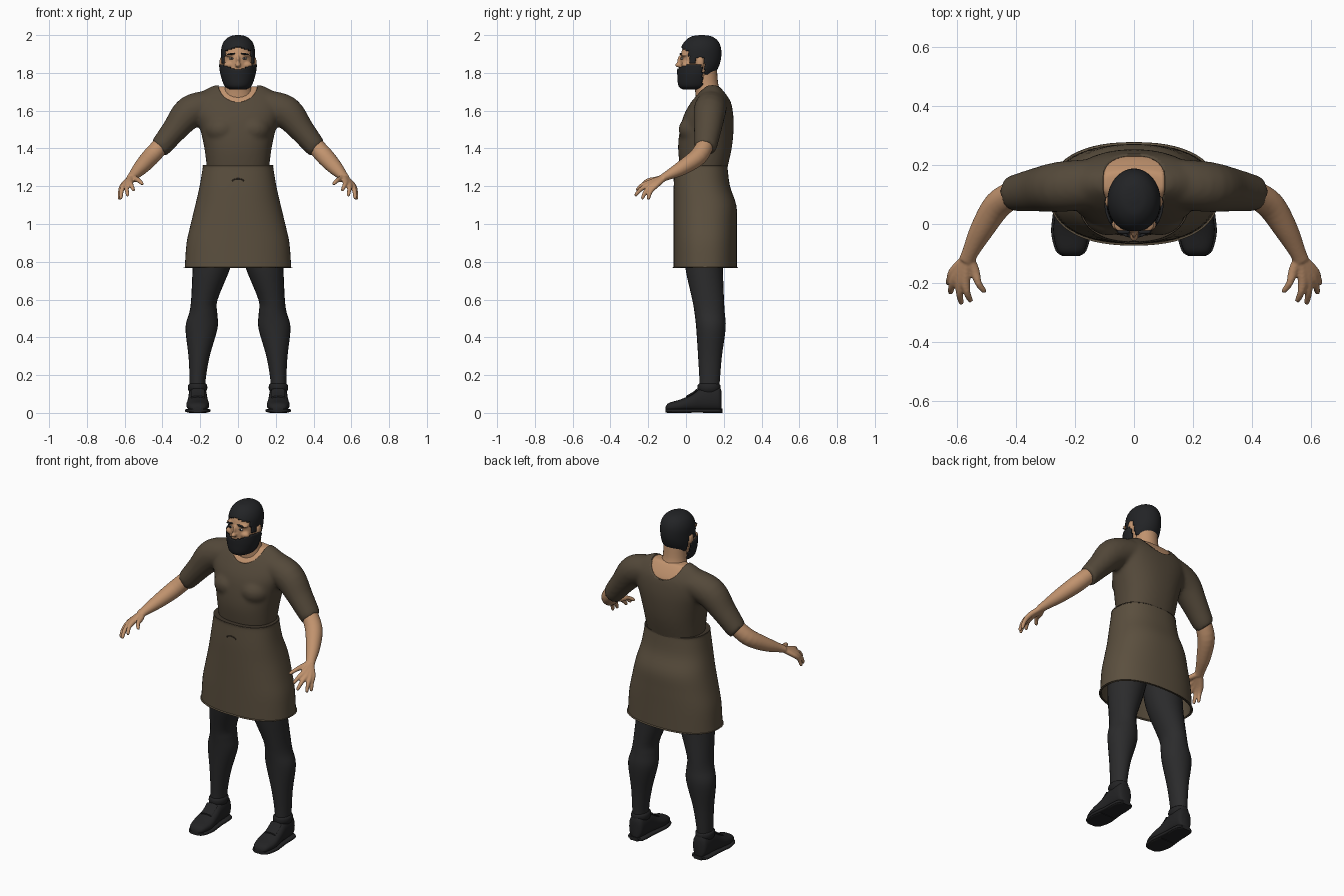
import bpy, bmesh, math
from mathutils import Vector, Matrix

if "Cube" in bpy.data.objects:
    bpy.data.objects.remove(bpy.data.objects["Cube"])


def material(name, r, g, b):
    m = bpy.data.materials.new(name)
    m.use_nodes = True
    m.diffuse_color = (r, g, b, 1)
    bsdf = m.node_tree.nodes["Principled BSDF"]
    bsdf.inputs["Base Color"].default_value = (r, g, b, 1)
    bsdf.inputs["Roughness"].default_value = 0.8
    return m


TUNIC = material("tunic brown", .088, .066, .042)
SKIRT = material("skirt brown", .105, .079, .049)
TRIM = material("dark trim", .05, .037, .024)
SKIN = material("skin", .53, .29, .155)
HAIR = material("hair black", .016, .017, .019)
LEGS = material("legging charcoal", .024, .024, .025)
SHOE = material("shoe black", .017, .017, .018)
EYE = material("eye white", .5, .46, .42)
LIP = material("lip", .30, .13, .085)


def catmull(rings, steps):
    """Smoothly resample ring tuples (x, y, z, ru, rv)."""
    out = []
    last = len(rings) - 1
    for i in range(last):
        a, b, c, d = (rings[max(0, min(last, i + k))] for k in (-1, 0, 1, 2))
        for s in range(steps):
            t = s / steps
            out.append([q + .5 * t * (r - p + t * (2*p - 5*q + 4*r - s2 + t * (3*(q - r) + s2 - p)))
                        for p, q, r, s2 in zip(a, b, c, d)])
    out.append(list(rings[-1]))
    return out


def loft(bm, rings, axis=None, n=24, steps=4, power=2.0, caps=True):
    """Skin superellipse sections; axis fixes the section plane, else follow the path."""
    pts = catmull(rings, steps)
    loops = []
    for i, (x, y, z, ru, rv) in enumerate(pts):
        u, v = Vector((1, 0, 0)), Vector((0, 1, 0))
        if axis == 'Y':
            v = Vector((0, 0, 1))
        elif axis is None:
            t = Vector(pts[min(i + 1, len(pts) - 1)][:3]) - Vector(pts[max(i - 1, 0)][:3])
            u = t.cross(Vector((0, 0, 1))).normalized()
            v = u.cross(t).normalized()
        loop = []
        for k in range(n):
            a = math.tau * k / n
            c, s = math.cos(a), math.sin(a)
            cu = math.copysign(abs(c) ** (2 / power), c) * max(ru, .001)
            sv = math.copysign(abs(s) ** (2 / power), s) * max(rv, .001)
            loop.append(bm.verts.new(Vector((x, y, z)) + u * cu + v * sv))
        loops.append(loop)
    for a, b in zip(loops, loops[1:]):
        for k in range(n):
            bm.faces.new((a[k], a[(k + 1) % n], b[(k + 1) % n], b[k]))
    if caps:
        bm.faces.new(loops[0])
        bm.faces.new(loops[-1])


def ball(bm, centre, radii, turn=0, seg=20):
    mat = Matrix.Translation(centre) @ Matrix.Rotation(turn, 4, 'Y') @ Matrix.Diagonal((*radii, 1))
    bmesh.ops.create_uvsphere(bm, u_segments=seg, v_segments=seg // 2 + 2, radius=1, matrix=mat)


def finish(bm, name, mat, mirror=False, remesh=0, smooth=0):
    bmesh.ops.recalc_face_normals(bm, faces=bm.faces)
    me = bpy.data.meshes.new(name)
    for f in bm.faces:
        f.smooth = True
    bm.to_mesh(me)
    bm.free()
    me.set_sharp_from_angle(angle=0.9)
    me.materials.append(mat)
    ob = bpy.data.objects.new(name, me)
    bpy.context.scene.collection.objects.link(ob)
    if mirror:
        ob.modifiers.new("mirror", 'MIRROR').use_mirror_merge = False
    if remesh:
        m = ob.modifiers.new("remesh", 'REMESH')
        m.mode, m.voxel_size, m.use_smooth_shade = 'VOXEL', remesh, True
        m = ob.modifiers.new("smooth", 'SMOOTH')
        m.factor, m.iterations = .5, smooth
    return ob


def column(rows):
    """Rows (z, y, rx, ry) to centred rings."""
    return [(0, y, z, rx, ry) for z, y, rx, ry in rows]


# Neckline cutter
bm = bmesh.new()
loft(bm, [(0, -.3, 1.745, .105, .1), (0, .5, 1.745, .105, .1)], 'Y', n=48, steps=1)
cutter = finish(bm, "neckline_cutter", SKIN)
cutter.hide_render = cutter.hide_viewport = True


# Tunic with sleeves, and the skin showing in its neckline
def upper_body(name, mat, operation, inset):
    bm = bmesh.new()
    loft(bm, column([(1.28, .093, .163, .122), (1.4, .1, .178, .142), (1.5, .11, .2, .142),
                     (1.58, .12, .225, .13), (1.65, .133, .23, .103), (1.7, .138, .19, .07),
                     (1.735, .14, .125, .04)]), 'Z', n=40, power=2.3)
    for s in (-1, 1):
        ball(bm, (s * .085, .045, 1.5), (.09, .085, .075))
        loft(bm, [(s * .15, .135, 1.63, .085, .08), (s * .255, .125, 1.592, .085, .087),
                  (s * .335, .115, 1.5, .073, .068), (s * .4, .105, 1.42, .062, .058),
                  (s * .42, .102, 1.4, .056, .053)])
    ob = finish(bm, name, mat, remesh=.011, smooth=6)
    if inset:
        m = ob.modifiers.new("inset", 'DISPLACE')
        m.strength, m.mid_level = -inset, 0
    m = ob.modifiers.new("neckline", 'BOOLEAN')
    m.operation, m.object = operation, cutter


upper_body("tunic", TUNIC, 'DIFFERENCE', 0)
upper_body("neckline_skin", SKIN, 'INTERSECT', .006)

# Skirt
bm = bmesh.new()
loft(bm, column([(.768, .102, .281, .168), (.78, .102, .281, .168), (.9, .102, .272, .168),
                 (1.0, .102, .25, .168), (1.1, .1, .226, .166), (1.2, .084, .203, .149),
                 (1.295, .08, .187, .14), (1.31, .08, .184, .138), (1.31, .085, .15, .11)]),
     'Z', n=56, power=2.35, caps=False)
skirt = finish(bm, "skirt", SKIRT)
m = skirt.modifiers.new("cloth", 'SOLIDIFY')
m.thickness, m.offset = .007, -1
bm = bmesh.new()
loft(bm, column([(1.305, .08, .1875, .1412), (1.312, .08, .186, .14)]), 'Z', n=56, power=2.35)
finish(bm, "waist_seam", TRIM)
bm = bmesh.new()
arc = [math.pi * k / 8 for k in range(9)]
loft(bm, [(.03 * math.cos(a), -.064, 1.225 + .015 * math.sin(a), .003, .003) for a in arc],
     n=8, steps=1)
finish(bm, "skirt_loop", TRIM)

# Forearms and hands
bm = bmesh.new()
loft(bm, [(.395, .108, 1.43, .045, .045), (.46, .065, 1.358, .048, .047),
          (.515, -.02, 1.298, .04, .039), (.553, -.095, 1.258, .028, .025),
          (.566, -.125, 1.243, .027, .02)])
fingers = [((.608, -.158, 1.205), (.63, -.203, 1.13)), ((.602, -.175, 1.207), (.622, -.235, 1.133)),
           ((.588, -.185, 1.212), (.584, -.272, 1.15)), ((.57, -.186, 1.222), (.552, -.264, 1.178)),
           ((.54, -.155, 1.237), (.505, -.232, 1.212))]
for knuckle, tip in fingers:
    k, t = Vector(knuckle), Vector(tip)
    mid = k.lerp(t, .5) + Vector((.004, -.006, .006))
    loft(bm, [(.56, -.108, 1.25, .016, .016), (*k, .017, .015), (*mid, .012, .012),
              (*k.lerp(t, .92), .0095, .0095), (*t, .005, .005)], n=12)
finish(bm, "forearm_and_hand", SKIN, mirror=True, remesh=.005, smooth=3)

# Legs
bm = bmesh.new()
rows = [(1.05, .115, .1, .112, .115), (.9, .122, .097, .112, .108), (.77, .14, .096, .1, .1),
        (.6, .178, .117, .07, .084), (.53, .184, .125, .074, .08), (.45, .193, .132, .085, .078),
        (.3, .206, .127, .056, .063), (.17, .214, .125, .042, .054), (.08, .215, .12, .042, .052)]
loft(bm, [(x, y, z, rx, ry) for z, x, y, rx, ry in rows], 'Z')
finish(bm, "leg", LEGS, mirror=True)

# Shoes: rows are (y, half width, top height)
last = [(-.108, .022, .03), (-.09, .045, .05), (-.03, .06, .068), (.03, .055, .095),
        (.08, .05, .13), (.13, .049, .142), (.175, .043, .138), (.188, .025, .11)]
bm = bmesh.new()
loft(bm, [(.213, y, h / 2 + .006, w, h / 2 - .003) for y, w, h in last], 'Y', power=2.4)
finish(bm, "shoe_upper", SHOE, mirror=True)
bm = bmesh.new()
loft(bm, [(.213, y, .012, w + .007, .009) for y, w, h in last], 'Y', power=5)
loft(bm, [(.213, y, .011, w, .011) for y, w in ((.09, .048), (.15, .05), (.192, .028))], 'Y', power=5)
loft(bm, [(.213, y, .011, w, .011) for y, w in ((-.1, .03), (-.04, .06), (.03, .05))], 'Y', power=5)
finish(bm, "shoe_sole", SHOE, mirror=True)
bm = bmesh.new()
loft(bm, [(.214, .122, z, r, r + .01) for z, r in ((.11, .044), (.128, .051), (.146, .05), (.155, .043))], 'Z')
loft(bm, [(.213, y, z, .036, .008) for y, z in ((.0, .082), (.035, .102), (.06, .122))], 'Y')
finish(bm, "shoe_collar_and_tongue", SHOE, mirror=True)

# Neck and head
bm = bmesh.new()
loft(bm, column([(1.62, .13, .1, .075), (1.69, .12, .08, .07), (1.74, .107, .067, .064),
                 (1.82, .1, .065, .064)]), 'Z')
finish(bm, "neck", SKIN)
HEAD = [(1.735, .04, .03, .045), (1.75, .045, .055, .068), (1.785, .055, .073, .083),
        (1.83, .068, .081, .097), (1.88, .075, .083, .104), (1.925, .079, .081, .099),
        (1.963, .082, .065, .079), (1.986, .083, .036, .046), (1.993, .083, .004, .005)]
bm = bmesh.new()
loft(bm, column(HEAD), 'Z', n=40)
ball(bm, (0, -.038, 1.842), (.015, .02, .013))
ball(bm, (0, -.032, 1.865), (.009, .014, .028))
for s in (-1, 1):
    ball(bm, (s * .087, .075, 1.855), (.011, .02, .032))
    ball(bm, (s * .036, -.004, 1.896), (.033, .025, .011))
    ball(bm, (s * .046, -.002, 1.842), (.03, .022, .02))
finish(bm, "head", SKIN, remesh=.005, smooth=2)


def head_shell(name, grow, drop, keep):
    """Hair layer over the head, kept where the rule holds."""
    bm = bmesh.new()
    loft(bm, column([(z + (grow if z > 1.9 else -drop * (z < 1.77)), y, rx + grow, ry + grow)
                     for z, y, rx, ry in HEAD]), 'Z', n=60, steps=7)
    bad = [f for f in bm.faces if not keep(f.calc_center_median())]
    bmesh.ops.delete(bm, geom=bad, context='FACES')
    m = finish(bm, name, HAIR).modifiers.new("thickness", 'SOLIDIFY')
    m.thickness, m.offset = .009, -1


def hairline(c):
    if c.y < .015:
        return c.z > 1.942 - .35 * abs(c.x)
    if c.y < .055:
        return c.z > 1.85
    return c.z > (1.882 if c.y < .1 else 1.79)


head_shell("hair", .007, 0, hairline)
head_shell("beard", .009, .014, lambda c: c.y < .085 and c.z < 1.812 + .38 * abs(c.x))

# Face details
bm = bmesh.new()
for s in (-1, 1):
    ball(bm, (s * .036, -.027, 1.9), (.022, .007, .005), turn=s * .12)
    ball(bm, (s * .034, -.0265, 1.876), (.006, .004, .006))
finish(bm, "eyebrows_and_pupils", HAIR)
bm = bmesh.new()
for s in (-1, 1):
    ball(bm, (s * .035, -.0215, 1.876), (.013, .007, .006))
finish(bm, "eyes", EYE)
bm = bmesh.new()
ball(bm, (0, -.037, 1.793), (.022, .006, .005))
finish(bm, "mouth", LIP)
